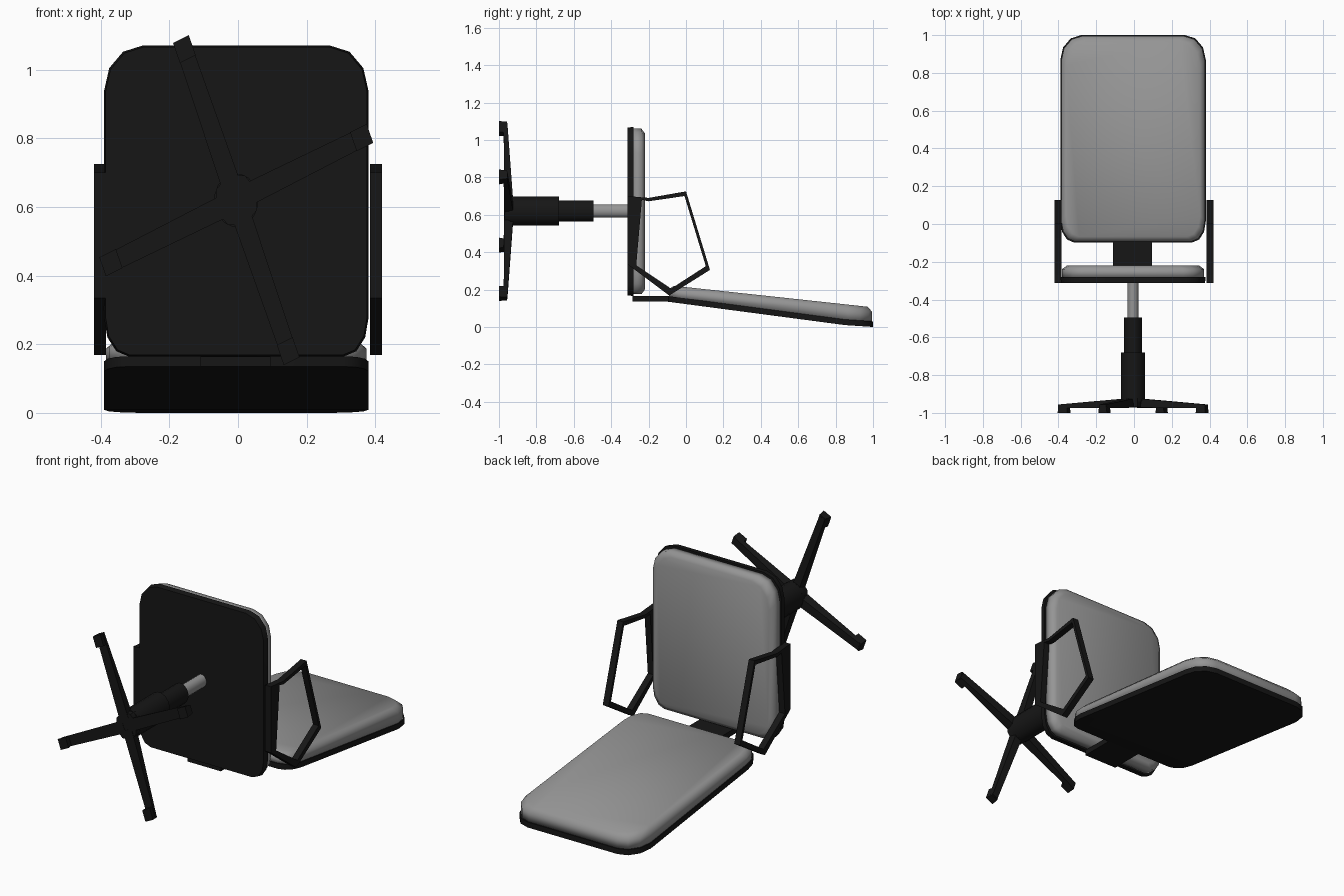
import bpy, bmesh, math
from mathutils import Vector, Matrix

if "Cube" in bpy.data.objects:
    bpy.data.objects.remove(bpy.data.objects["Cube"], do_unlink=True)


def material(name, value):
    mat = bpy.data.materials.new(name)
    mat.use_nodes = True
    colour = (value, value, value, 1)
    mat.diffuse_color = colour
    mat.node_tree.nodes["Principled BSDF"].inputs["Base Color"].default_value = colour
    return mat


BLACK = material("black plastic", 0.008)
GREY = material("grey fabric", 0.3)
MID = -0.005           # sideways centre of the seat and column
HUB = Vector((MID, 0, 0.62))


def finish(name, bm, mat, limit=40):
    """Turn a bmesh into an object, keeping edges above the limit angle sharp."""
    bmesh.ops.recalc_face_normals(bm, faces=bm.faces)
    for f in bm.faces:
        f.smooth = True
    for e in bm.edges:
        e.smooth = e.calc_face_angle(0) < math.radians(limit)
    mesh = bpy.data.meshes.new(name)
    bm.to_mesh(mesh)
    bm.free()
    mesh.materials.append(mat)
    obj = bpy.data.objects.new(name, mesh)
    bpy.context.collection.objects.link(obj)
    return obj


def loft(bm, rings):
    """Skin a list of closed rings and cap both ends."""
    rows = [[bm.verts.new(p) for p in ring] for ring in rings]
    n = len(rows[0])
    for a, b in zip(rows, rows[1:]):
        for i in range(n):
            j = (i + 1) % n
            bm.faces.new((a[i], a[j], b[j], b[i]))
    bm.faces.new(rows[0])
    bm.faces.new(rows[-1])
    return bm


def outline(half, low, high, inset=0):
    """Rounded pad outline with larger corners at the far end."""
    half, low, high = half - inset, low + inset, high - inset
    pts = []
    for sx, v, sv, rx, rv, start in ((1, high, 1, 0.11, 0.13, 0), (-1, high, 1, 0.11, 0.13, 90),
                                     (-1, low, -1, 0.07, 0.11, 180), (1, low, -1, 0.07, 0.11, 270)):
        for k in range(4):
            a = math.radians(start + k * 30)
            pts.append((MID + sx * (half - rx) + rx * math.cos(a),
                        v - sv * rv + rv * math.sin(a)))
    return pts


def box(name, low, high, mat):
    bm = bmesh.new()
    low, high = Vector(low), Vector(high)
    size = Matrix.Diagonal(high - low).to_4x4()
    bmesh.ops.create_cube(bm, size=1, matrix=Matrix.Translation((low + high) / 2) @ size)
    return finish(name, bm, mat)


# Seat shell and cushion, lying in the upright plane
def seat_ring(y, inset):
    return [(x, y, z) for x, z in outline(0.385, 0.165, 1.07, inset)]


finish("seat_shell", loft(bmesh.new(), [seat_ring(-0.312, 0.004), seat_ring(-0.28, 0)]), BLACK)
finish("seat_cushion", loft(bmesh.new(), [seat_ring(-0.285, 0.01), seat_ring(-0.238, 0.01),
                                          seat_ring(-0.22, 0.035)]), GREY, 180)

# Backrest shell, bent near its far end
BEND = 0.85


def shell_z(y):
    if y < BEND:
        return 0.01 + (BEND - y) * 0.132
    return 0.01 * (1 - y) / (1 - BEND)


bm = loft(bmesh.new(), [[(x, y, h) for x, y in outline(0.385, -0.097, 1)] for h in (0, 0.03)])
bmesh.ops.bisect_plane(bm, geom=bm.verts[:] + bm.edges[:] + bm.faces[:],
                       plane_co=(0, BEND, 0), plane_no=(0, 1, 0))
for v in bm.verts:
    v.co.z += shell_z(v.co.y)
finish("backrest_shell", bm, BLACK)


# Backrest cushion with a rounded rim
def cushion_top(y):
    return 0.213 - 0.108 * y


rim = outline(0.385, -0.097, 1, 0.005)
top = outline(0.385, -0.097, 1, 0.03)
finish("backrest_cushion", loft(bmesh.new(), [
    [(x, y, shell_z(y) + 0.025) for x, y in rim],
    [(x, y, cushion_top(y) - 0.024) for x, y in rim],
    [(x, y, cushion_top(y)) for x, y in top]]), GREY, 180)

# Bracket joining seat and backrest
box("backrest_bracket", (-0.11, -0.285, 0.135), (0.095, -0.04, 0.165), BLACK)

# Armrests: five-sided frames, one on each side
OUTER = [(-0.312, 0.70), (-0.2, 0.69), (0.0, 0.725), (0.128, 0.305), (-0.09, 0.168), (-0.312, 0.335)]
INNER = [(-0.236, 0.68), (-0.2, 0.672), (-0.008, 0.70), (0.106, 0.325), (-0.08, 0.205), (-0.266, 0.33)]
for side, name in ((1, "left_armrest"), (-1, "right_armrest")):
    bm = bmesh.new()
    loops = [[bm.verts.new((side * x, y, z)) for y, z in pts]
             for pts, x in ((OUTER, 0.385), (OUTER, 0.42), (INNER, 0.42), (INNER, 0.385))]
    for a, b in zip(loops, loops[1:] + loops[:1]):
        for i in range(6):
            j = (i + 1) % 6
            bm.faces.new((a[i], a[j], b[j], b[i]))
    finish(name, bm, BLACK, 20)


# Column of stepped cylinders, slightly narrower sideways
SQUASH = 0.83


def cylinder(name, y0, y1, radius, mat, sides=16):
    rings = []
    for y in (y0, y1):
        angles = [2 * math.pi * (k + 0.5) / sides for k in range(sides)]
        rings.append([HUB + Vector((SQUASH * radius * math.cos(a), y, radius * math.sin(a)))
                      for a in angles])
    return finish(name, loft(bmesh.new(), rings), mat)


cylinder("base_hub", -0.97, -0.92, 0.078, BLACK, 8)
cylinder("lower_column", -0.94, -0.68, 0.078, BLACK)
cylinder("upper_column", -0.68, -0.495, 0.058, BLACK)
cylinder("gas_lift", -0.50, -0.30, 0.036, GREY)


# Four tapered legs, each with a foot at its tip
def leg_part(name, sections, angle):
    """Loft rectangular sections (distance, half width, bottom, top) along a leg."""
    turn = Matrix.Diagonal((SQUASH, 1, 1)) @ Matrix.Rotation(-angle, 3, 'Y')
    rings = [[HUB + turn @ Vector((r, y, w)) for y, w in
              ((low, -half), (high, -half * 0.75), (high, half * 0.75), (low, half))]
             for r, half, low, high in sections]
    finish(name, loft(bmesh.new(), rings), BLACK, 20)


for i in range(4):
    angle = math.radians(22.5 + 90 * i)
    leg_part(f"base_leg_{i + 1}", [(0.02, 0.034, -0.972, -0.922), (0.5, 0.028, -0.975, -0.955)], angle)
    leg_part(f"base_foot_{i + 1}", [(0.445, 0.03, -1, -0.958), (0.508, 0.03, -1, -0.956)], angle)
